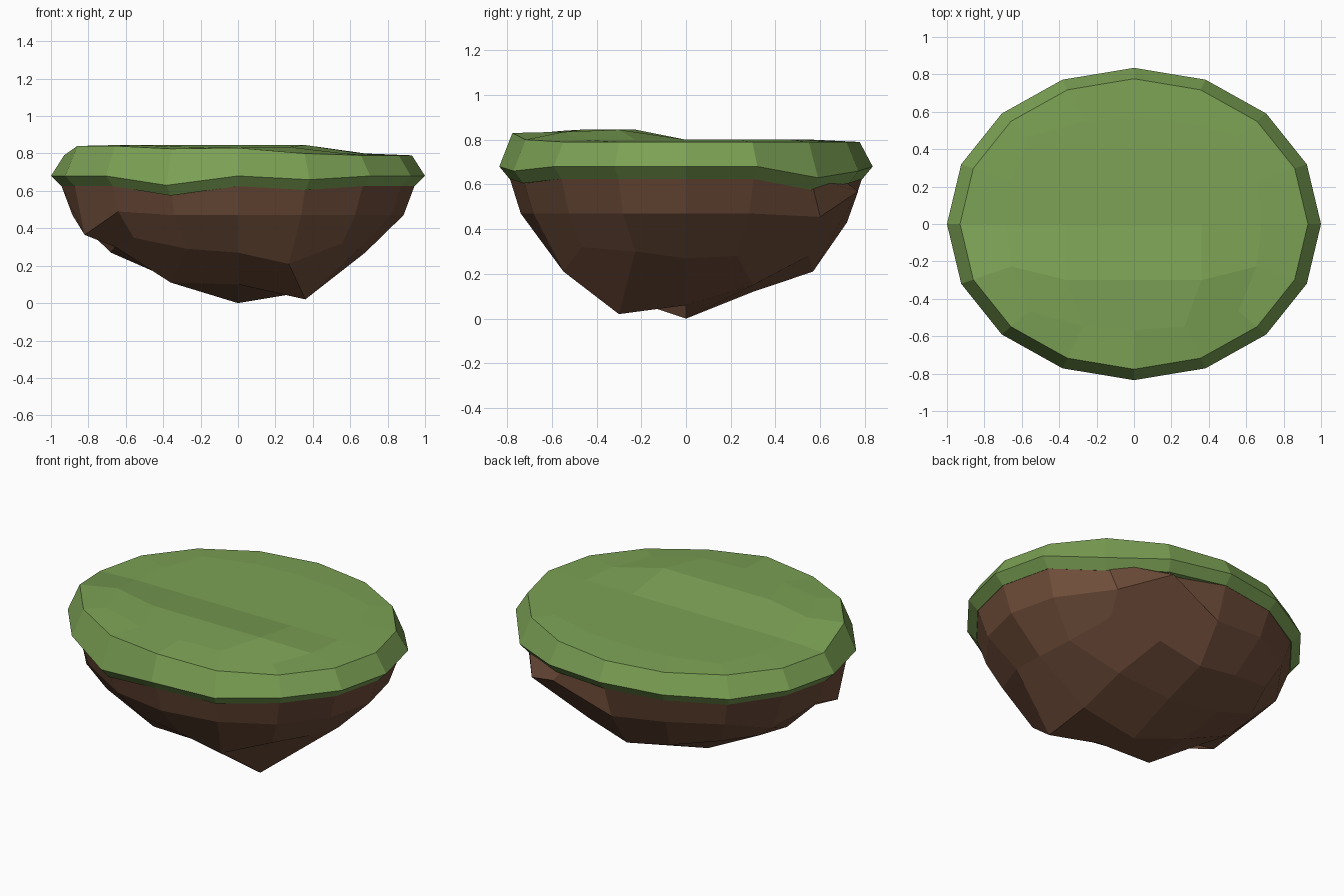
import bpy, bmesh
from math import cos, sin, pi

if "Cube" in bpy.data.objects:
    bpy.data.objects.remove(bpy.data.objects["Cube"])

N, DEPTH = 16, 0.835


def material(name, rgb):
    m = bpy.data.materials.new(name)
    m.diffuse_color = (*rgb, 1)
    m.use_nodes = True
    m.node_tree.nodes["Principled BSDF"].inputs["Base Color"].default_value = m.diffuse_color
    return m


def ring(bm, scale, heights, moved={}):
    """Sixteen-sided oval ring, counter-clockwise from +x; moved overrides single points."""
    verts = []
    for k in range(N):
        a = 2 * pi * k / N
        s = scale[k % 4] if isinstance(scale, tuple) else scale
        z = heights[k] if isinstance(heights, list) else heights
        verts.append(bm.verts.new(moved.get(k, (s * cos(a), s * DEPTH * sin(a), z))))
    return verts


def bridge(bm, a, b):
    for k in range(N):
        j = (k + 1) % N
        bm.faces.new((a[k], a[j], b[j], b[k]))


def patch(bm, rim, heights):
    """Fill a ring with a 4 x 4 quad grid; heights are the inner 3 x 3, front row first."""
    path = [(2, 0), (2, 1), (2, 2), (1, 2), (0, 2), (-1, 2), (-2, 2), (-2, 1)]
    path += [(-x, -y) for x, y in path]
    grid = dict(zip(path, rim))
    for j in (-1, 0, 1):
        for i in (-1, 0, 1):
            grid[i, j] = bm.verts.new((0.36 * i, 0.30 * j, heights[j + 1][i + 1]))
    for i in range(-2, 2):
        for j in range(-2, 2):
            bm.faces.new((grid[i, j], grid[i + 1, j], grid[i + 1, j + 1], grid[i, j + 1]))


def finish(bm, name, mat):
    bmesh.ops.recalc_face_normals(bm, faces=bm.faces)
    mesh = bpy.data.meshes.new(name)
    bm.to_mesh(mesh)
    bm.free()
    mesh.materials.append(mat)
    bpy.context.collection.objects.link(bpy.data.objects.new(name, mesh))


CAP = (0.68, 0.71, 0.79, 0.71)   # quad-sphere cap outline, repeating each quarter

# Grass cap: raised towards the front left, wavy overhanging lip
bm = bmesh.new()
edge_z = [0.68, 0.68, 0.63, 0.66, 0.68, 0.68, 0.67, 0.68,
          0.68, 0.68, 0.68, 0.63, 0.68, 0.66, 0.68, 0.68]
rim_z = [0.79] * 9 + [0.84, 0.84, 0.825, 0.83, 0.80, 0.79, 0.79]
cap_z = [0.80] * 9 + [0.845, 0.845, 0.835, 0.835, 0.835, 0.80, 0.80]
cap = ring(bm, CAP, cap_z)
rim = ring(bm, 0.93, rim_z)
edge = ring(bm, 1.0, edge_z)
lip = ring(bm, 0.945, [z - 0.055 for z in edge_z])
under = ring(bm, 0.80, 0.62)
patch(bm, cap, [[0.845] * 3, [0.80] * 3, [0.80] * 3])
for a, b in ((cap, rim), (rim, edge), (edge, lip), (lip, under)):
    bridge(bm, a, b)
bm.faces.new(under)
finish(bm, "grass_cap", material("grass", (0.20, 0.36, 0.09)))

# Rock underside: faceted bowl with a few knocked-out points
bm = bmesh.new()
top = ring(bm, 0.80, 0.66)
shoulder = ring(bm, 0.945, 0.63, {3: (0.33, 0.70, 0.62)})
side = ring(bm, 0.885, 0.47, {2: (0.62, 0.60, 0.455), 3: (0.36, 0.77, 0.57),
                              4: (0, 0.72, 0.43), 9: (-0.82, -0.29, 0.365),
                              10: (-0.64, -0.52, 0.49), 7: (-0.78, 0.29, 0.40)})
low_z = [0.27, 0.28, 0.36, 0.28, 0.21, 0.26, 0.33, 0.30,
         0.27, 0.30, 0.35, 0.29, 0.27, 0.21, 0.32, 0.30]
low = ring(bm, CAP, low_z)
for a, b in ((top, shoulder), (shoulder, side), (side, low)):
    bridge(bm, a, b)
patch(bm, low, [[0.11, 0.10, 0.02], [0.13, 0.0, 0.06], [0.17, 0.12, 0.15]])
bm.faces.new(top)
finish(bm, "rock_underside", material("rock", (0.16, 0.075, 0.042)))
